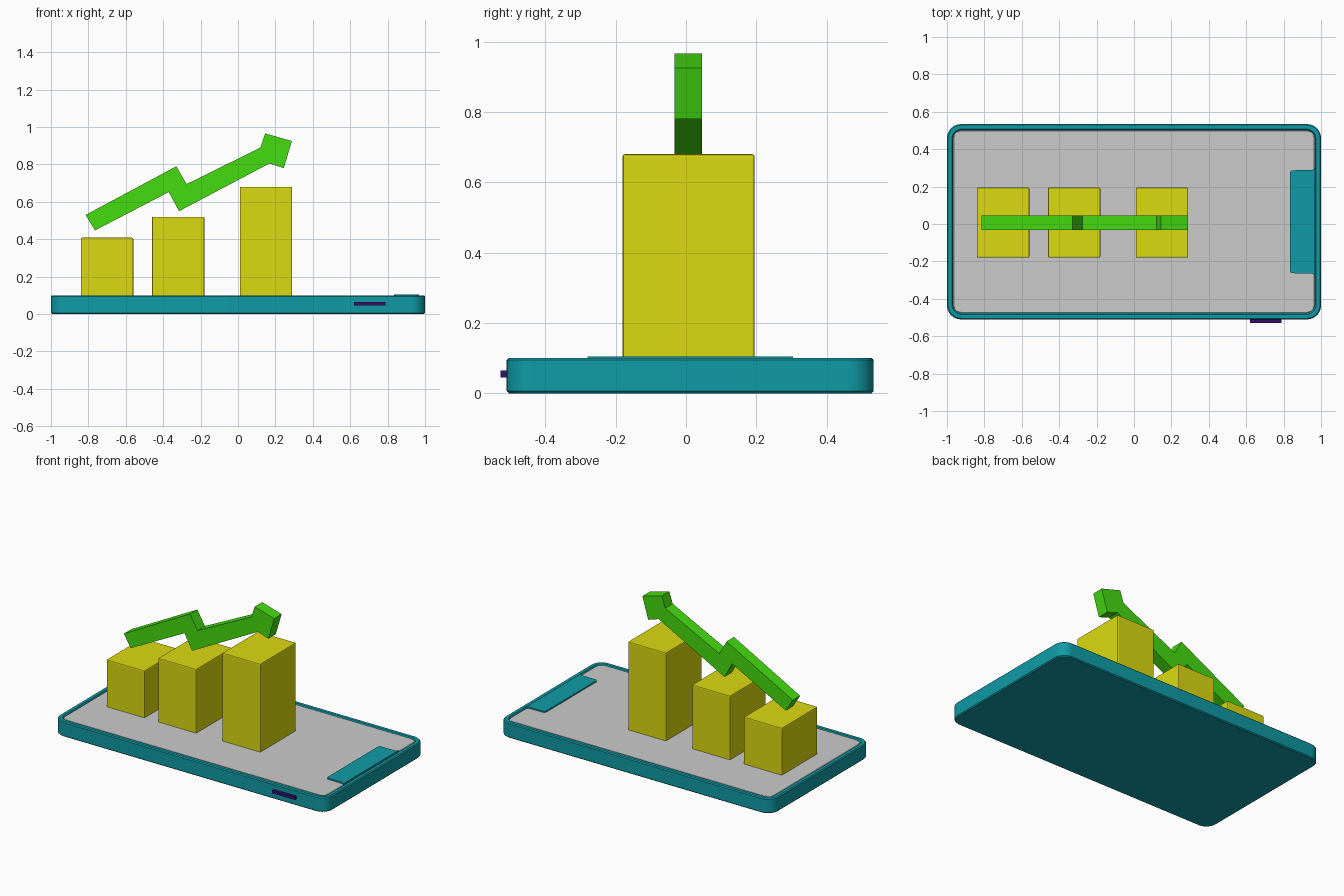
import bpy, bmesh, math
from mathutils import Vector

if "Cube" in bpy.data.objects:
    bpy.data.objects.remove(bpy.data.objects["Cube"])


def material(name, rgb):
    m = bpy.data.materials.new(name)
    m.diffuse_color = (*rgb, 1)
    m.use_nodes = True
    m.node_tree.nodes["Principled BSDF"].inputs["Base Color"].default_value = m.diffuse_color
    return m


TEAL = material("teal", (0.005, 0.33, 0.38))
YELLOW = material("yellow", (0.72, 0.70, 0.005))
GREEN = material("green", (0.06, 0.72, 0.005))
PURPLE = material("purple", (0.04, 0.005, 0.15))
CY = 0.012  # y centre of the phone


def finish(bm, name, mat=None, bevel=0, smooth=False):
    bmesh.ops.recalc_face_normals(bm, faces=bm.faces)
    me = bpy.data.meshes.new(name)
    bm.to_mesh(me)
    bm.free()
    ob = bpy.data.objects.new(name, me)
    bpy.context.collection.objects.link(ob)
    if mat:
        me.materials.append(mat)
    if bevel:
        mod = ob.modifiers.new("bevel", "BEVEL")
        mod.width = bevel
        mod.segments = 2
    if smooth:
        bpy.ops.object.select_all(action="DESELECT")
        ob.select_set(True)
        bpy.context.view_layer.objects.active = ob
        bpy.ops.object.shade_smooth_by_angle(angle=math.radians(30))
    return ob


def rounded_rect(hx, hy, r, steps=8):
    pts = []
    for k, (sx, sy) in enumerate([(1, 1), (-1, 1), (-1, -1), (1, -1)]):
        for i in range(steps + 1):
            a = math.pi / 2 * (k + i / steps)
            pts.append((sx * (hx - r) + r * math.cos(a),
                        CY + sy * (hy - r) + r * math.sin(a)))
    return pts


def slab(name, rings, mat=None):
    """Loft rounded rectangles given as (inset, z) and cap both ends."""
    bm = bmesh.new()
    loops = [[bm.verts.new((x, y, z)) for x, y in
              rounded_rect(1 - d, 0.522 - d, 0.075 - d * 0.8)] for d, z in rings]
    for a, b in zip(loops, loops[1:]):
        for i in range(len(a)):
            j = (i + 1) % len(a)
            bm.faces.new((a[i], a[j], b[j], b[i]))
    bm.faces.new(loops[0][::-1])
    bm.faces.new(loops[-1])
    return finish(bm, name, mat, smooth=True)


def prism(name, pts, offset, mat, bevel=0):
    """Extrude a planar outline along an offset."""
    bm = bmesh.new()
    face = bm.faces.new([bm.verts.new(p) for p in pts])
    ext = bmesh.ops.extrude_face_region(bm, geom=[face])
    verts = [g for g in ext["geom"] if isinstance(g, bmesh.types.BMVert)]
    bmesh.ops.translate(bm, verts=verts, vec=Vector(offset))
    return finish(bm, name, mat, bevel)


def box(name, x0, x1, y0, y1, z0, z1, mat, bevel=0):
    pts = [(x0, y0, z0), (x1, y0, z0), (x1, y1, z0), (x0, y1, z0)]
    return prism(name, pts, (0, 0, z1 - z0), mat, bevel)


# Phone case with raised rim, and the recessed screen
slab("phone_body", [(0.006, 0), (0, 0.006), (0, 0.094), (0.006, 0.1),
                    (0.026, 0.1), (0.034, 0.084)], TEAL)
slab("screen", [(0.033, 0.08), (0.033, 0.093), (0.037, 0.096)])

# Notch with flared corners beside the rim
half = [(0.834, 0.265), (0.842, 0.275), (0.952, 0.277), (0.962, 0.284), (0.967, 0.292)]
outline = [(x, CY - y, 0.085) for x, y in half] + \
          [(x, CY + y, 0.085) for x, y in reversed(half)]
prism("screen_notch", outline, (0, 0, 0.02), TEAL)

# Side button
box("side_button", 0.62, 0.788, -0.528, -0.49, 0.045, 0.065, PURPLE)

# Chart bars
for i, (x, top) in enumerate([(-0.84, 0.408), (-0.46, 0.52), (0.01, 0.68)]):
    box(f"chart_bar_{i + 1}", x, x + 0.28, -0.18, 0.195, 0.09, top, YELLOW, 0.006)

# Zigzag trend arrow
arrow = [(-0.815, 0.53), (-0.33, 0.79), (-0.275, 0.695), (0.12, 0.89),
         (0.145, 0.966), (0.288, 0.925), (0.245, 0.78), (0.168, 0.805),
         (-0.315, 0.55), (-0.37, 0.652), (-0.765, 0.447)]
prism("trend_arrow", [(x, -0.032, z) for x, z in arrow], (0, 0.078, 0), GREEN)
